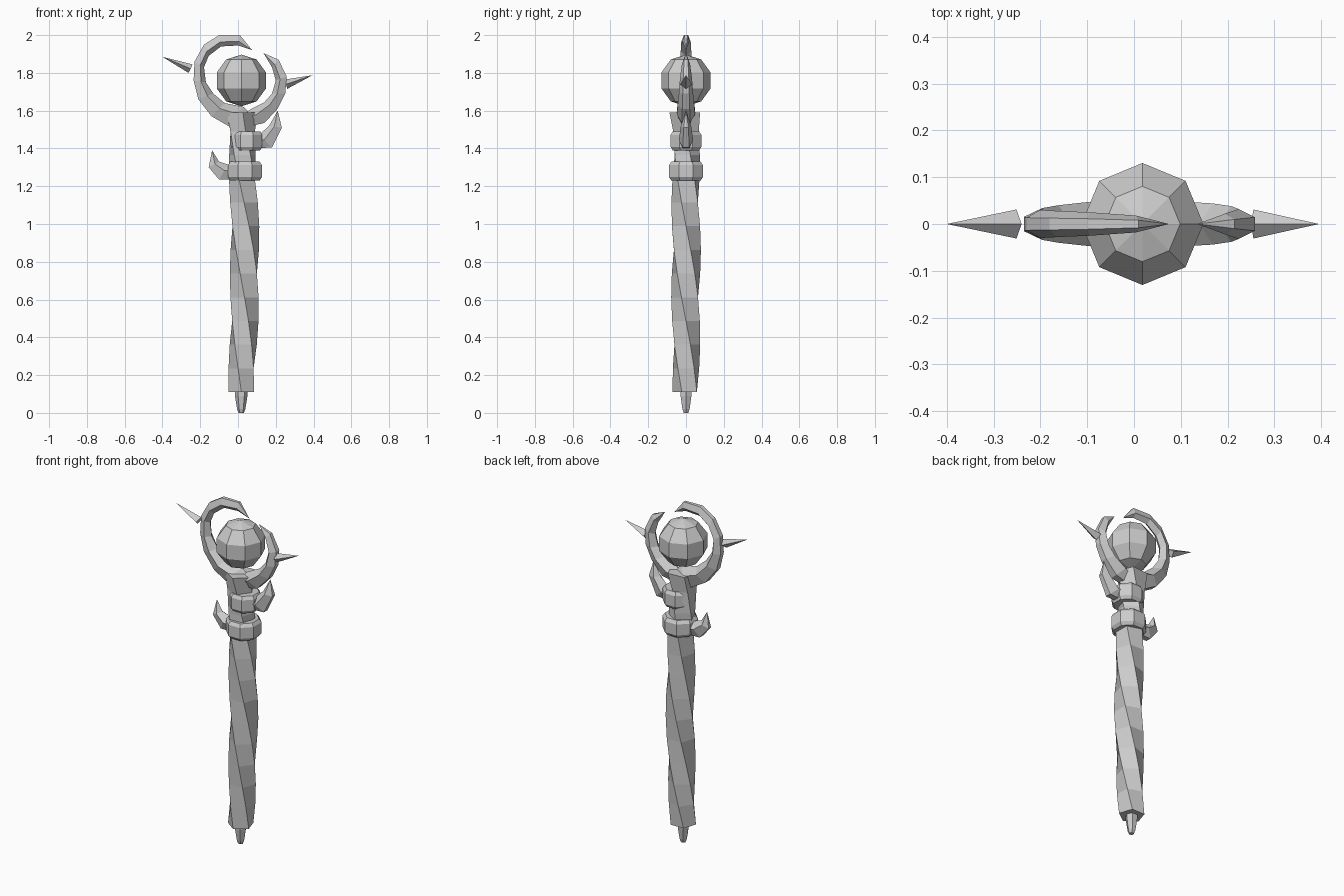
import bpy
import bmesh
from math import cos, sin, pi, radians
from mathutils import Vector

cube = bpy.data.objects.get("Cube")
if cube:
    bpy.data.objects.remove(cube, do_unlink=True)

# One pale stone colour for the whole staff
stone = bpy.data.materials.new("pale_stone")
stone.use_nodes = True
colour = (0.6, 0.6, 0.6, 1)
stone.diffuse_color = colour
stone.node_tree.nodes["Principled BSDF"].inputs["Base Color"].default_value = colour


def finish(name, bm):
    """Weld, orient and link a flat shaded part."""
    bmesh.ops.remove_doubles(bm, verts=bm.verts, dist=0.0005)
    bmesh.ops.recalc_face_normals(bm, faces=bm.faces)
    mesh = bpy.data.meshes.new(name)
    bm.to_mesh(mesh)
    bm.free()
    mesh.materials.append(stone)
    obj = bpy.data.objects.new(name, mesh)
    bpy.context.collection.objects.link(obj)
    return obj


def loft(name, rings):
    """Skin a row of equal sized point rings and cap both ends."""
    bm = bmesh.new()
    rows = [[bm.verts.new(p) for p in ring] for ring in rings]
    count = len(rows[0])
    for low, high in zip(rows, rows[1:]):
        for i in range(count):
            j = (i + 1) % count
            bm.faces.new((low[i], low[j], high[j], high[i]))
    bm.faces.new(rows[0])
    bm.faces.new(rows[-1])
    return finish(name, bm)


def ring(x, z, radius, sides, turn=0.0):
    return [Vector((x + radius * cos(turn + 2 * pi * i / sides),
                    radius * sin(turn + 2 * pi * i / sides), z))
            for i in range(sides)]


def horn(name, sections):
    """Curved claw: each section is outer x, z, inner x, z, half depth."""
    rings = []
    for ox, oz, ix, iz, depth in sections:
        outer, inner = Vector((ox, 0, oz)), Vector((ix, 0, iz))
        middle = outer.lerp(inner, 0.6)
        side = Vector((0, depth, 0))
        rings.append([outer - side * 0.45, middle - side, inner,
                      middle + side, outer + side * 0.45])
    return loft(name, rings)


def spike(name, tip, top, bottom, depth):
    """Four sided thorn on a diamond base."""
    bm = bmesh.new()
    upper, lower = Vector((top[0], 0, top[1])), Vector((bottom[0], 0, bottom[1]))
    centre, side = (upper + lower) / 2, Vector((0, depth, 0))
    base = [bm.verts.new(p) for p in (upper, centre - side, lower, centre + side)]
    point = bm.verts.new((tip[0], 0, tip[1]))
    for i in range(4):
        bm.faces.new((base[i], base[(i + 1) % 4], point))
    bm.faces.new(base)
    return finish(name, bm)


# Twisted five sided shaft, bulging slightly and flaring at the head
def twist(z):
    return -pi / 2 - 2.5 * (z - 0.11)


shaft_rings = []
steps = 11
for k in range(steps + 1):
    t = k / steps
    z = 0.11 + 1.38 * t
    shaft_rings.append(ring(0.018 + 0.018 * sin(pi * t), z,
                            0.071 + 0.008 * sin(pi * t), 5, twist(z)))
shaft_rings.append(ring(0.02, 1.59, 0.088, 5, twist(1.59)))
loft("shaft", shaft_rings)

# Small foot under the shaft
loft("foot_tip", [ring(0.017, z, r, 6) for z, r in
                  ((0, 0.014), (0.02, 0.022), (0.09, 0.033), (0.13, 0.033))])

# Chamfered collars
for name, x, z, radius in (("lower_collar", 0.037, 1.28, 0.097),
                           ("upper_collar", 0.047, 1.44, 0.088)):
    loft(name, [ring(x, z + h, radius * s, 8, radians(22.5)) for h, s in
                ((-0.05, 0.86), (-0.032, 1), (0.032, 1), (0.05, 0.86))])

# Faceted orb
bm = bmesh.new()
bmesh.ops.create_uvsphere(bm, u_segments=8, v_segments=5, radius=0.137)
bmesh.ops.translate(bm, verts=bm.verts, vec=(0.018, 0, 1.76))
finish("orb", bm)

# Two claws embracing the orb
horn("right_claw", [
    (0.0, 1.49, 0.07, 1.58, 0.04),
    (-0.07, 1.53, 0.03, 1.62, 0.05),
    (-0.14, 1.57, -0.07, 1.64, 0.047),
    (-0.21, 1.66, -0.13, 1.69, 0.04),
    (-0.235, 1.76, -0.17, 1.75, 0.034),
    (-0.23, 1.86, -0.18, 1.83, 0.03),
    (-0.18, 1.95, -0.155, 1.89, 0.028),
    (-0.1, 2.0, -0.09, 1.94, 0.025),
    (0.01, 2.0, 0.0, 1.945, 0.018),
    (0.075, 1.92, 0.075, 1.92, 0)])
horn("left_claw", [
    (0.03, 1.51, 0.04, 1.59, 0.035),
    (0.14, 1.535, 0.07, 1.61, 0.048),
    (0.21, 1.61, 0.14, 1.645, 0.044),
    (0.25, 1.69, 0.18, 1.69, 0.038),
    (0.258, 1.78, 0.2, 1.76, 0.032),
    (0.215, 1.87, 0.18, 1.83, 0.022),
    (0.135, 1.905, 0.135, 1.905, 0)])

# Thorns standing off the claws
spike("right_spike", (-0.4, 1.885), (-0.24, 1.845), (-0.262, 1.8), 0.031)
spike("left_spike", (0.395, 1.788), (0.25, 1.765), (0.26, 1.715), 0.031)

# Hooked fangs growing from the collars
horn("right_fang", [
    (0.0, 1.235, 0.0, 1.315, 0.04),
    (-0.1, 1.235, -0.055, 1.315, 0.036),
    (-0.155, 1.3, -0.1, 1.33, 0.026),
    (-0.137, 1.39, -0.137, 1.39, 0)])
horn("left_fang", [
    (0.06, 1.4, 0.06, 1.48, 0.04),
    (0.18, 1.405, 0.11, 1.47, 0.038),
    (0.232, 1.51, 0.165, 1.52, 0.028),
    (0.21, 1.6, 0.21, 1.6, 0)])
